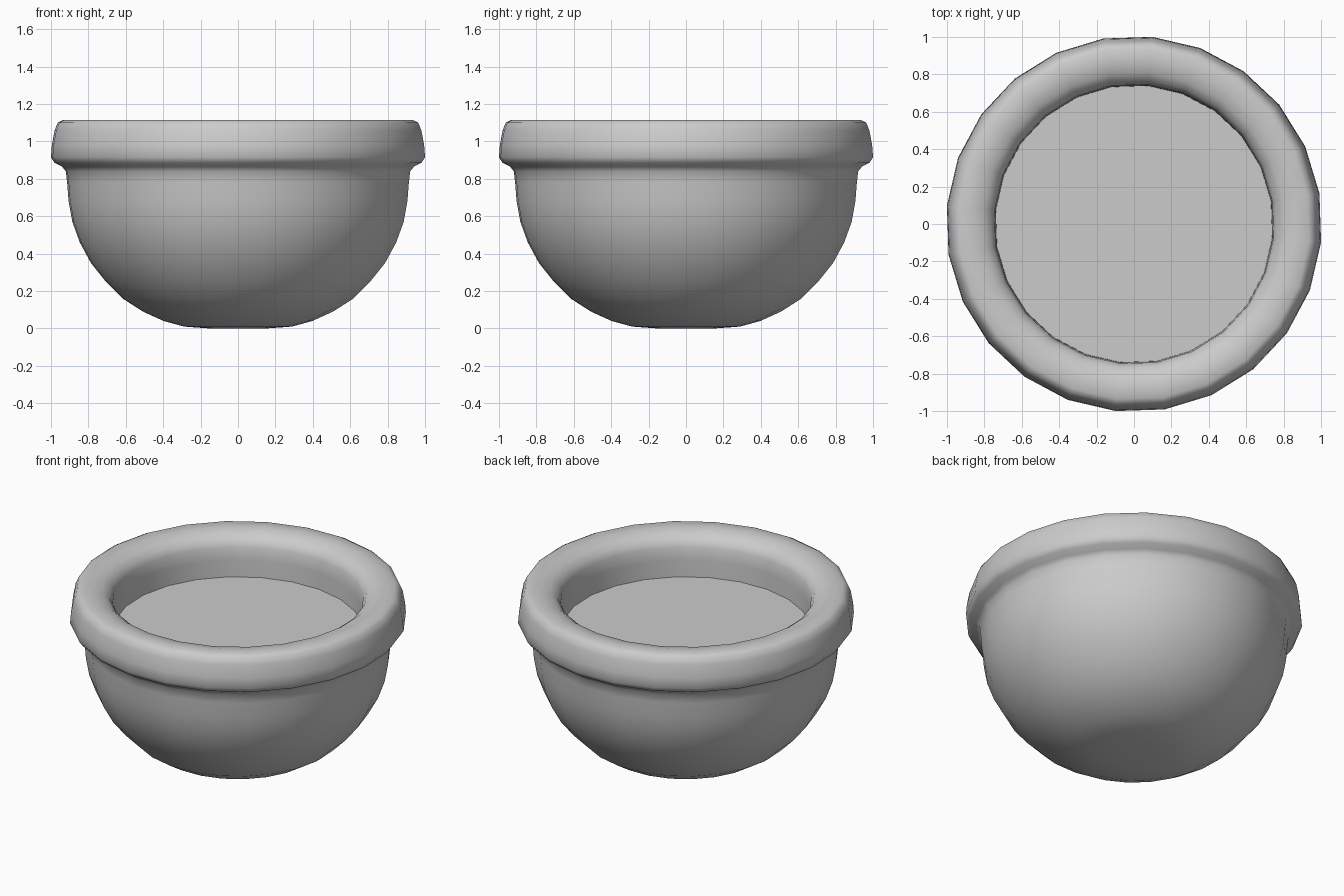
import bpy
import bmesh
import math

SIDES = 24
TURN = math.radians(9.4)

cube = bpy.data.objects.get("Cube")
if cube:
    bpy.data.objects.remove(cube, do_unlink=True)


def make_material(name, colour):
    mat = bpy.data.materials.new(name)
    mat.use_nodes = True
    mat.diffuse_color = colour
    mat.node_tree.nodes["Principled BSDF"].inputs["Base Color"].default_value = colour
    return mat


def add_object(name, bm, mat, smooth):
    bmesh.ops.recalc_face_normals(bm, faces=bm.faces)
    mesh = bpy.data.meshes.new(name)
    bm.to_mesh(mesh)
    bm.free()
    mesh.materials.append(mat)
    for poly in mesh.polygons:
        poly.use_smooth = smooth
    obj = bpy.data.objects.new(name, mesh)
    bpy.context.collection.objects.link(obj)
    return obj


def ring(bm, radius, z):
    return [bm.verts.new((radius * math.cos(TURN + math.tau * i / SIDES),
                          radius * math.sin(TURN + math.tau * i / SIDES), z))
            for i in range(SIDES)]


def lathe(name, profile, mat):
    """Revolve (radius, height) points; the first ring is closed with a fan."""
    bm = bmesh.new()
    rings = [ring(bm, r, z) for r, z in profile]
    pole = bm.verts.new((0, 0, profile[0][1]))
    for i in range(SIDES):
        j = (i + 1) % SIDES
        bm.faces.new((pole, rings[0][j], rings[0][i]))
        for low, high in zip(rings, rings[1:]):
            bm.faces.new((low[i], low[j], high[j], high[i]))
    return add_object(name, bm, mat, True)


grey = make_material("plain grey", (0.6, 0.6, 0.6, 1))

# Bowl wall: rounded base, belly, flared lip, rim top and inner wall
bowl_profile = [
    (0.15, 0.0), (0.29, 0.01), (0.40, 0.04), (0.51, 0.09), (0.62, 0.16),
    (0.71, 0.25), (0.79, 0.35), (0.85, 0.46), (0.89, 0.57), (0.91, 0.68),
    (0.918, 0.78), (0.925, 0.84), (0.945, 0.865), (0.985, 0.885),
    (1.005, 0.915), (1.0, 0.98), (0.985, 1.06), (0.968, 1.10),
    (0.94, 1.115), (0.87, 1.115), (0.81, 1.10), (0.77, 1.07),
    (0.75, 1.03), (0.745, 0.95), (0.742, 0.82),
]
lathe("bowl", bowl_profile, grey)

# Flat filling that closes the inside
bm = bmesh.new()
bm.faces.new(ring(bm, 0.745, 0.84))
add_object("filling", bm, grey, False)
